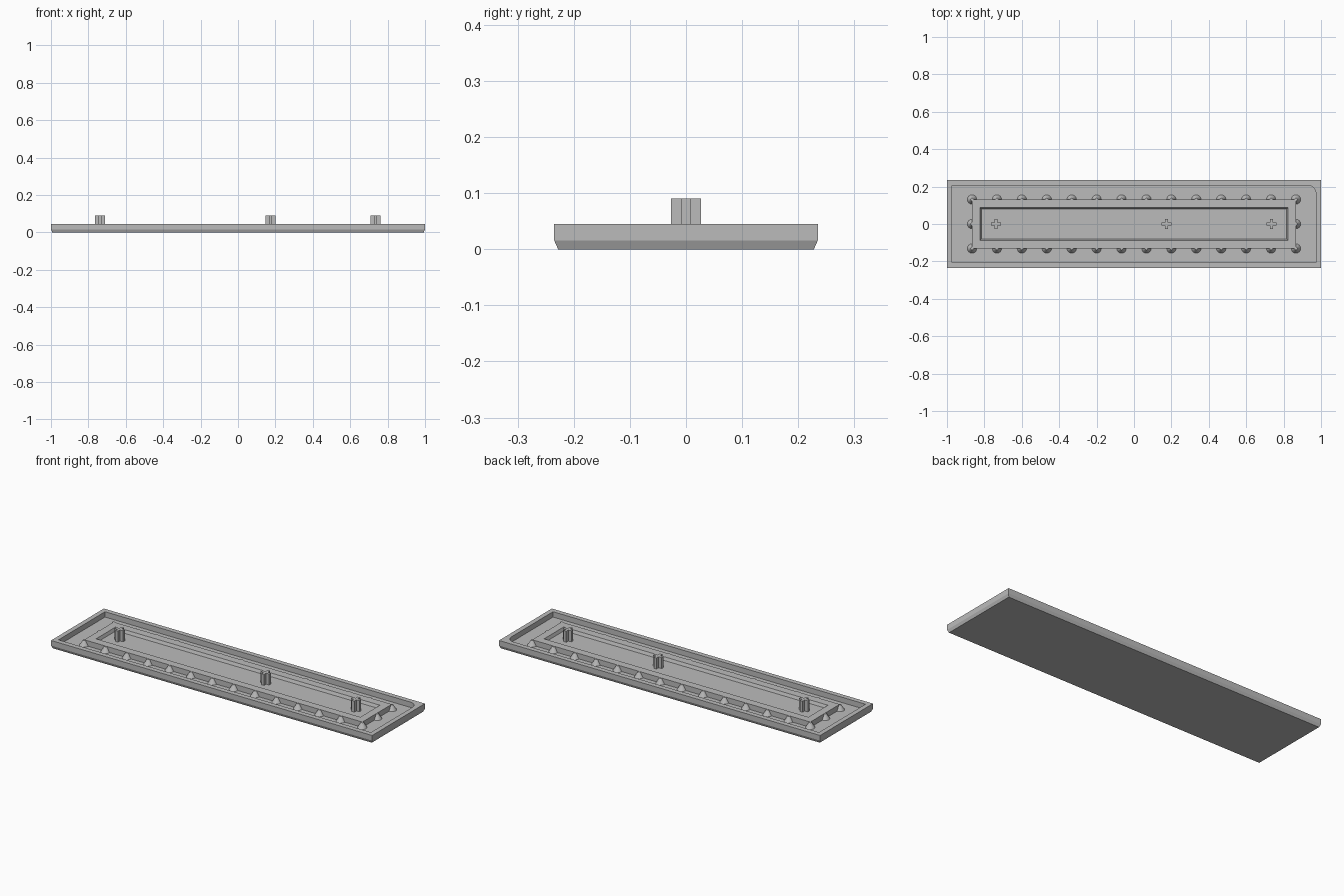
import bpy
import bmesh
from math import pi

cube = bpy.data.objects.get("Cube")
if cube:
    bpy.data.objects.remove(cube, do_unlink=True)

grey = bpy.data.materials.new("plain grey")
grey.use_nodes = True
colour = (0.5, 0.5, 0.5, 1)
grey.diffuse_color = colour
grey.node_tree.nodes["Principled BSDF"].inputs["Base Color"].default_value = colour

TOP, FLOOR, INNER_FLOOR, POST_TOP = 0.045, 0.015, 0.028, 0.09
PLAT_X, PLAT_Y = 0.866, 0.131


def make(name, bm):
    bmesh.ops.recalc_face_normals(bm, faces=bm.faces)
    mesh = bpy.data.meshes.new(name)
    bm.to_mesh(mesh)
    bm.free()
    mesh.materials.append(grey)
    obj = bpy.data.objects.new(name, mesh)
    bpy.context.collection.objects.link(obj)
    return obj


def loft(name, outlines):
    """Closed solid through a stack of equal-length outlines."""
    bm = bmesh.new()
    rings = [[bm.verts.new(p) for p in line] for line in outlines]
    n = len(rings[0])
    for a, b in zip(rings, rings[1:]):
        for i in range(n):
            j = (i + 1) % n
            bm.faces.new((a[i], a[j], b[j], b[i]))
    bm.faces.new(rings[0][::-1])
    bm.faces.new(rings[-1])
    return make(name, bm)


def rect(x, y, z):
    return [(-x, -y, z), (x, -y, z), (x, y, z), (-x, y, z)]


# Tray with a chamfered underside
tray = loft("tray", [rect(0.993, 0.228, 0), rect(1, 0.235, 0.016), rect(1, 0.235, TOP)])

# Pocket in the tray, with one rounded corner
bm = bmesh.new()
bmesh.ops.create_cube(bm, size=1)
for v in bm.verts:
    v.co = (v.co.x * 1.946, v.co.y * 0.414, FLOOR if v.co.z < 0 else 0.2)
corner = [e for e in bm.edges if all(v.co.x > 0 and v.co.y > 0 for v in e.verts)]
bmesh.ops.bevel(bm, geom=corner, offset=0.045, segments=8, profile=0.5, affect='EDGES')
cutter = make("pocket_cutter", bm)
cutter.hide_render = True
cutter.hide_viewport = True
cut = tray.modifiers.new("pocket", 'BOOLEAN')
cut.operation = 'DIFFERENCE'
cut.solver = 'EXACT'
cut.object = cutter

# Raised platform with a shallow, slightly tapered recess
loft("platform", [
    rect(PLAT_X, PLAT_Y, FLOOR - 0.005),
    rect(PLAT_X, PLAT_Y, TOP),
    rect(0.823, 0.087, TOP),
    rect(0.816, 0.080, INNER_FLOOR),
])

# Cone studs around the platform edge
spots = [(-PLAT_X + 2 * PLAT_X * i / 13, s * PLAT_Y) for i in range(14) for s in (-1, 1)]
spots += [(-PLAT_X, 0), (PLAT_X, 0)]
for x, y in spots:
    bm = bmesh.new()
    bmesh.ops.create_cone(bm, cap_ends=True, segments=24, radius1=0.025,
                          radius2=0.007, depth=TOP - 0.001 - FLOOR)
    bmesh.ops.translate(bm, verts=bm.verts, vec=(x, y, (TOP - 0.001 + FLOOR) / 2))
    stud = make("cone_stud", bm)
    for p in stud.data.polygons:
        p.use_smooth = abs(p.normal.z) < 0.95
    stud.data.set_sharp_from_angle(angle=pi / 6)

# Cross-shaped posts
L, W = 0.027, 0.008
quarter = [(L, -W), (L, W), (W, W)]
cross = []
for _ in range(4):
    cross += quarter
    quarter = [(-y, x) for x, y in quarter]
for x in (-0.737, 0.173, 0.735):
    loft("cross_post", [[(x + px, py, z) for px, py in cross]
                        for z in (INNER_FLOOR - 0.005, POST_TOP)])
